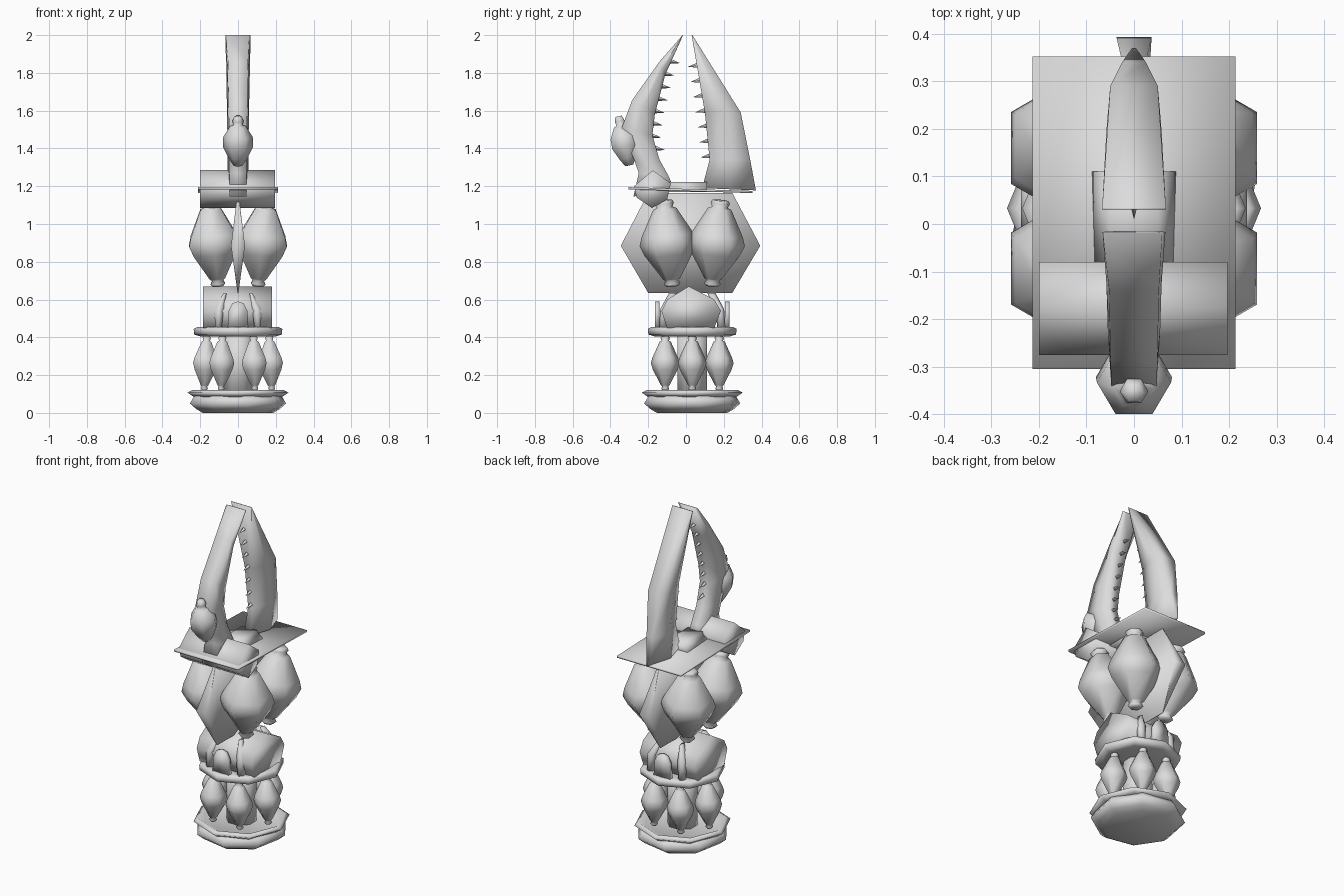
import bpy, bmesh, math
from mathutils import Vector

if "Cube" in bpy.data.objects:
    bpy.data.objects.remove(bpy.data.objects["Cube"], do_unlink=True)

TONE = (0.72, 0.72, 0.72, 1)
grey = bpy.data.materials.new("plain light grey")
grey.use_nodes = True
grey.diffuse_color = TONE
grey.node_tree.nodes["Principled BSDF"].inputs["Base Color"].default_value = TONE
CY = 0.033  # centre line of the arm in y


def loft(name, rings):
    """Skin equal-length point rings, cap both ends and shade smooth."""
    bm = bmesh.new()
    rows = [[bm.verts.new(p) for p in ring] for ring in rings]
    n = len(rows[0])
    for a, b in zip(rows, rows[1:]):
        for i in range(n):
            j = (i + 1) % n
            bm.faces.new((a[i], a[j], b[j], b[i]))
    bm.faces.new(rows[0][::-1])
    bm.faces.new(rows[-1])
    bmesh.ops.remove_doubles(bm, verts=bm.verts, dist=0.0005)
    bmesh.ops.recalc_face_normals(bm, faces=bm.faces)
    for face in bm.faces:
        face.smooth = True
    mesh = bpy.data.meshes.new(name)
    bm.to_mesh(mesh)
    bm.free()
    mesh.materials.append(grey)
    bpy.context.collection.objects.link(bpy.data.objects.new(name, mesh))


def lathe(name, start, end, profile, sides, turn=0.0):
    """Turn (fraction along axis, radius) pairs about the line start-end."""
    start, end = Vector(start), Vector(end)
    axis = end - start
    tilt = Vector((0, 0, 1)).rotation_difference(axis).to_matrix()
    rings = []
    for t, r in profile:
        angles = [turn + math.tau * i / sides for i in range(sides)]
        rings.append([start + axis * t + tilt @ Vector((r * math.cos(a), r * math.sin(a), 0))
                      for a in angles])
    loft(name, rings)


def prism(name, outline, x0, x1):
    """Extrude a (y, z) outline along x."""
    loft(name, [[(x, y, z) for y, z in outline] for x in (x0, x1)])


def bulb(name, start, end, r, neck):
    """Six-sided diamond canister with a small collar at each end."""
    profile = [(0, neck * .6), (.03, neck * .85), (.07, neck * .65), (.09, neck * .9),
               (.38, r * .86), (.5, r), (.6, r * .9), (.9, neck * 1.2),
               (.92, neck * .8), (.97, neck), (1, neck * .8)]
    lathe(name, start, end, profile, 6, math.pi / 2)


# Foot, flange, column and upper collar
lathe("foot", (0, CY, 0), (0, CY, 1),
      [(0, .19), (.02, .225), (.05, .26), (.09, .235)], 8, .2)
lathe("foot_flange", (0, CY, 0), (0, CY, 1),
      [(.085, .235), (.107, .267), (.122, .24), (.1, .2)], 8)
lathe("column", (0, CY, 0), (0, CY, 1), [(.09, .085), (.43, .085)], 8, .39)
lathe("collar", (0, CY, 0), (0, CY, 1),
      [(.405, .2), (.415, .232), (.445, .235), (.455, .215), (.45, .17)], 8)

# Ring of six small canisters
for k in range(6):
    a = math.tau * k / 6
    x, y = .172 * math.cos(a), CY + .165 * math.sin(a)
    bulb(f"small_canister_{k + 1}", (x * 1.04, y, .12), (x * .96, y, .405), .076, .025)

# Elbow drum lying across the collar, with tabs and leaning blades
prism("elbow_drum", [(.015, .67), (.15, .6), (.185, .54), (.15, .45),
                     (-.1, .45), (-.13, .54), (-.1, .6)], -.185, .18)
tab = [(-.055, .45), (.055, .45), (.05, .54), (.03, .58), (0, .59), (-.03, .58), (-.05, .54)]
for name, y in (("front_tab", -.153), ("back_tab", .218)):
    loft(name, [[(x, y + d, z) for x, z in tab] for d in (-.012, .012)])
for sx in (-1, 1):
    for sy in (-1, 1):
        rings = []
        for z, out, half in ((.45, 1.1, .018), (.55, 1.05, .024), (.635, .72, .008)):
            cx, cy = sx * .095 * out, CY + sy * .14 * out
            rings.append([(cx + dx * half, cy + dy * .022, z)
                          for dx, dy in ((-1, -.5), (0, -1), (1, -.5), (1, .5), (0, 1), (-1, .5))])
        loft("leaning_blade", rings)

# Wedge-edged hexagonal palm core
hexagon = [(-.345, .885), (-.2, .635), (.245, .635), (.393, .885), (.245, 1.165), (-.2, 1.165)]
loft("palm_core", [[(s * .037 * max(.06, 1 - abs(z - .885) / .26), y, z) for y, z in hexagon]
                   for s in (-1, 1)])

# Four large canisters around the palm
for sx in (-1, 1):
    for sy in (-1, 1):
        bulb("large_canister", (sx * .105, .033 + sy * .105, .67),
             (sx * .15, .033 + sy * .15, 1.125), .152, .052)

# Wrist plate, socket and hinge roller
loft("wrist_plate", [[(x, y, z - .03 * y) for x, y in
                      ((-.213, -.305), (.213, -.305), (.213, .352), (-.213, .352))]
                     for z in (1.174, 1.186)])
loft("claw_socket", [[(sx * w, y, z) for sx, y in ((-1, -.09), (1, -.09), (1, .11), (-1, .11))]
                     for w, z in ((.1, 1.17), (.05, 1.223))])
prism("hinge_roller", [(-.175, 1.285), (-.08, 1.215), (-.1, 1.13), (-.18, 1.085),
                       (-.262, 1.14), (-.275, 1.2)], -.2, .197)


def claw(name, sections):
    """Each section: inner y, z, outer y, z, inner, middle and outer half widths."""
    rings = []
    for yi, zi, yo, zo, wi, wm, wo in sections:
        p, q = Vector((0, yi, zi)), Vector((0, yo, zo))
        m = p.lerp(q, .5)
        rings.append([p + Vector((-wi, 0, 0)), p + Vector((wi, 0, 0)), m + Vector((wm, 0, 0)),
                      q + Vector((wo, 0, 0)), q + Vector((-wo, 0, 0)), m + Vector((-wm, 0, 0))])
    loft(name, rings)


# Curved moving finger, its root passing through the roller, and straight fixed finger
front_inner = [(-.065, 1.19), (-.09, 1.25), (-.14, 1.34), (-.178, 1.47),
               (-.165, 1.58), (-.11, 1.79), (-.015, 2.0)]
front_outer = [(-.278, 1.145), (-.25, 1.27), (-.275, 1.34), (-.34, 1.51),
               (-.285, 1.656), (-.14, 1.86), (-.018, 2.0)]
front_width = [.05, .05, .05, .053, .055, .058, .066]
claw("moving_finger", [(*p, *q, w * .6, w, w * .9)
                       for p, q, w in zip(front_inner, front_outer, front_width)])

back_inner = [(.085, 1.19), (.125, 1.34), (.112, 1.5), (.085, 1.67), (.03, 2.0)]
claw("fixed_finger", [(.085, 1.19, .37, 1.178, .02, .055, .004),
                      (.125, 1.34, .34, 1.34, .02, .055, .025),
                      (.1, 1.59, .29, 1.59, .025, .058, .05),
                      (.03, 2.0, .034, 2.0, .067, .067, .067)])


# Rows of small spikes along the biting edges
def teeth(name, edge, z0, z1, count, direction):
    for k in range(count):
        z = z0 + (z1 - z0) * k / (count - 1)
        for (ya, za), (yb, zb) in zip(edge, edge[1:]):
            if za <= z <= zb:
                y = ya + (yb - ya) * (z - za) / (zb - za)
                lathe(f"{name}_{k + 1}", (0, y - direction * .02, z + .004),
                      (0, y + direction * .045, z - .008), [(0, .017), (1, .0006)], 4)


teeth("moving_finger_tooth", front_inner, 1.4, 1.86, 8, 1)
teeth("fixed_finger_tooth", back_inner, 1.36, 1.84, 7, -1)

# Canister on the back of the moving finger
lathe("finger_canister", (0, -.3, 1.31), (0, -.357, 1.57),
      [(0, .025), (.15, .05), (.38, .08), (.58, .078), (.8, .042),
       (.82, .024), (.9, .03), (1, .02)], 6)
